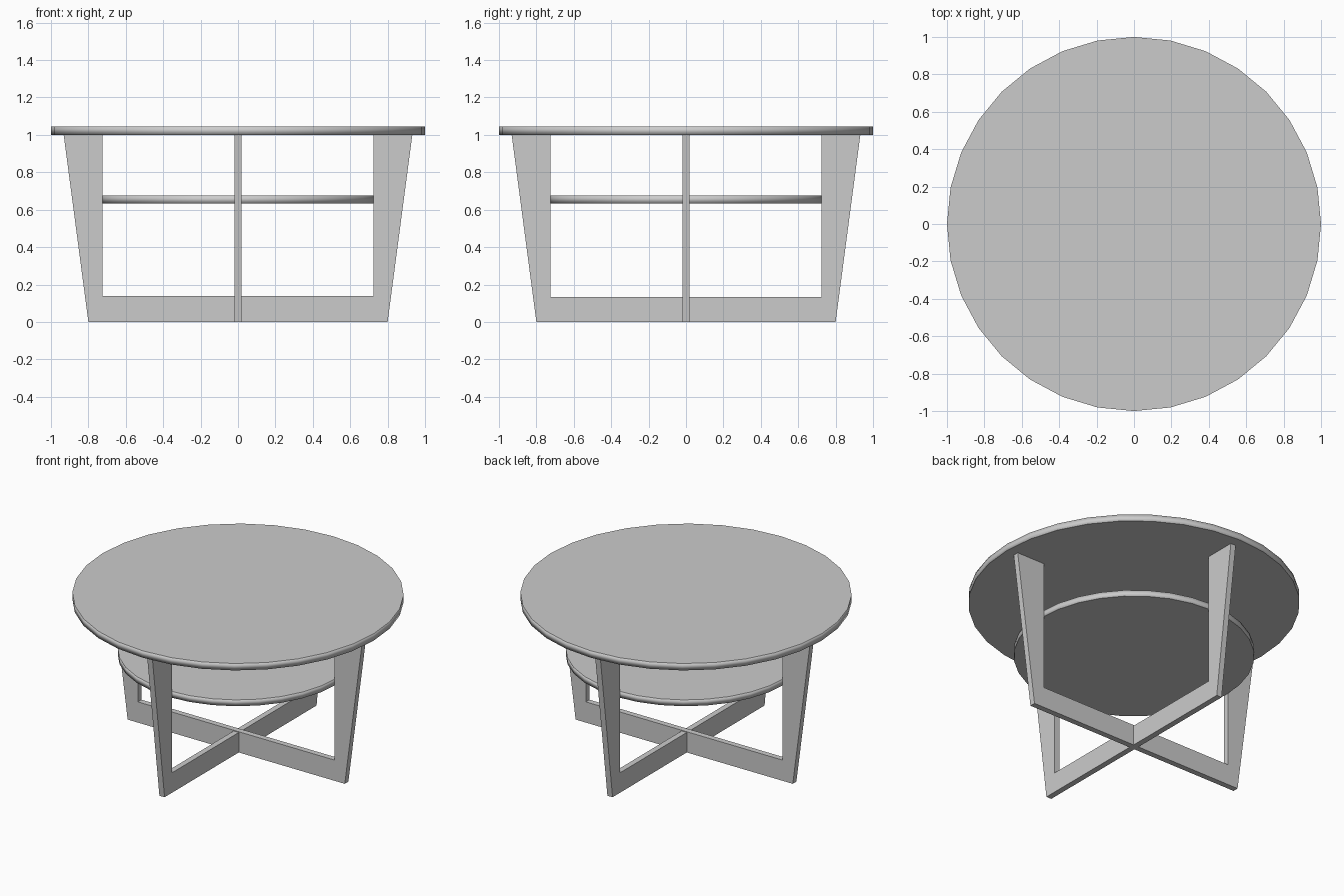
import bpy, bmesh
from math import radians
from mathutils import Matrix, Vector

if "Cube" in bpy.data.objects:
    bpy.data.objects.remove(bpy.data.objects["Cube"])


def finish(name, bm):
    bmesh.ops.recalc_face_normals(bm, faces=bm.faces)
    mesh = bpy.data.meshes.new(name)
    bm.to_mesh(mesh)
    bm.free()
    obj = bpy.data.objects.new(name, mesh)
    bpy.context.collection.objects.link(obj)
    return obj


def disc(name, radius, z0, z1):
    """32-sided slab with flat caps and a softly shaded rim."""
    bm = bmesh.new()
    bmesh.ops.create_cone(bm, cap_ends=True, segments=32, radius1=radius,
                          radius2=radius, depth=z1 - z0,
                          matrix=Matrix.Translation((0, 0, (z0 + z1) / 2)))
    mesh = finish(name, bm).data
    mesh.polygons.foreach_set("use_smooth", [True] * len(mesh.polygons))
    mid = (z0 + z1) / 2
    normals = [Vector((0, 0, 1))] * len(mesh.loops)
    for face in mesh.polygons:
        for i in face.loop_indices:
            co = mesh.vertices[mesh.loops[i].vertex_index].co
            if abs(face.normal.z) > 0.5:
                normals[i] = face.normal.copy()
            else:
                tilt = 1 if co.z > mid else -1
                normals[i] = Vector((co.x / radius, co.y / radius, tilt)).normalized()
    mesh.normals_split_custom_set(normals)


def leg_frame(name, angle, bar_top):
    """U-shaped frame: two tapered legs joined by a floor bar."""
    half = [(0.80, 0), (0.932, 1.0), (0.724, 1.0), (0.724, bar_top)]
    profile = half + [(-x, z) for x, z in reversed(half)]
    bm = bmesh.new()
    face = bm.faces.new([bm.verts.new((x, -0.019, z)) for x, z in profile])
    out = bmesh.ops.extrude_face_region(bm, geom=[face])
    verts = [v for v in out["geom"] if isinstance(v, bmesh.types.BMVert)]
    bmesh.ops.translate(bm, verts=verts, vec=(0, 0.038, 0))
    bmesh.ops.rotate(bm, verts=bm.verts, matrix=Matrix.Rotation(radians(angle), 3, 'Z'))
    finish(name, bm)


# Round top and lower shelf
disc("table_top", 1.0, 1.0, 1.046)
disc("shelf", 0.726, 0.634, 0.676)

# Two crossed leg frames
leg_frame("leg_frame_side_to_side", 0, 0.138)
leg_frame("leg_frame_front_to_back", 90, 0.133)
